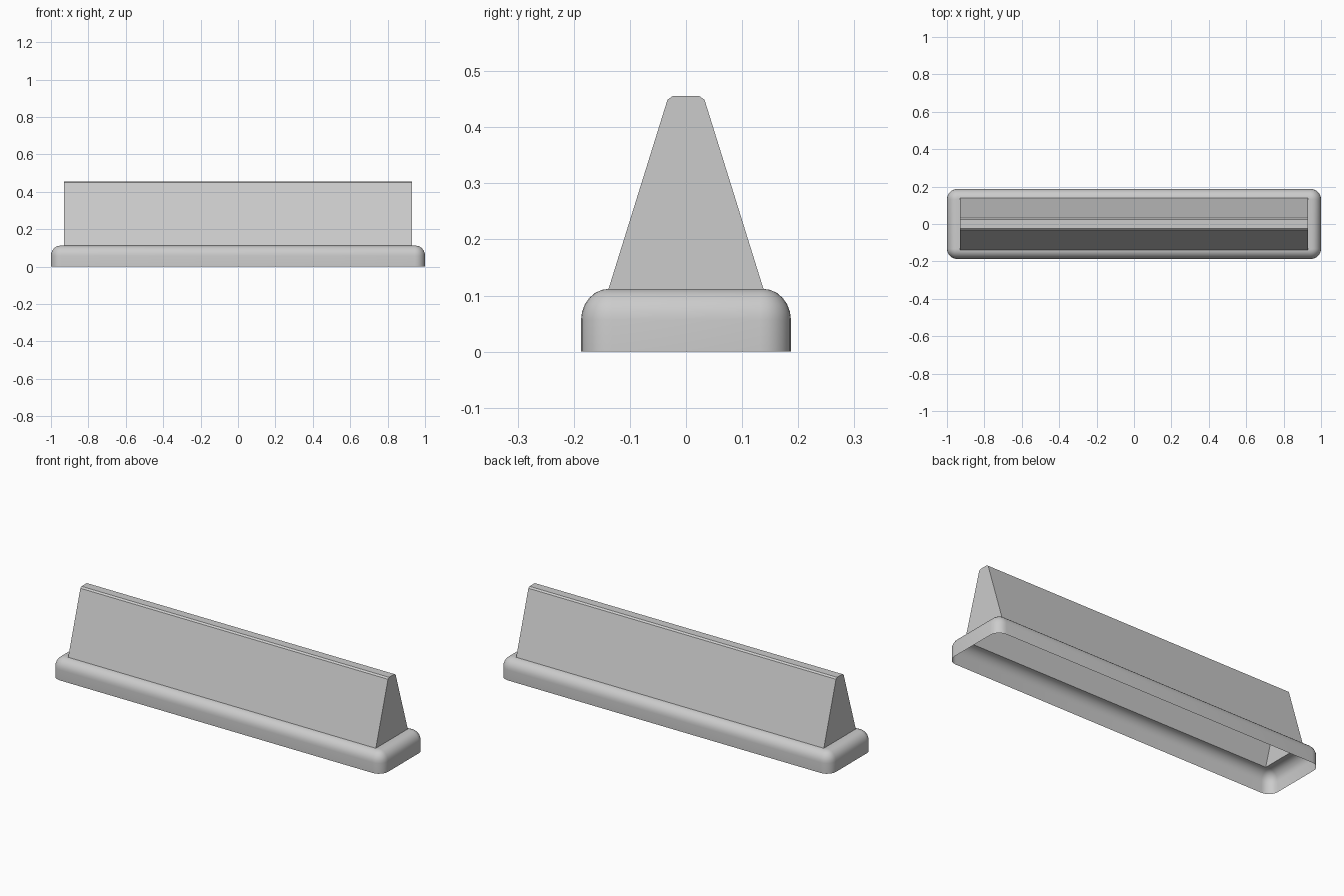
import bpy, bmesh
from math import sin, cos, pi, radians

if "Cube" in bpy.data.objects:
    bpy.data.objects.remove(bpy.data.objects["Cube"])

HX, HY, BASE_H = 1.0, 0.187, 0.112      # base half length, half depth, height
RX, RY = 0.93, 0.138                    # half size of the ridge footprint
ROUND, CORNER, SEG = 0.05, 0.055, 6


def finish(bm, name):
    bmesh.ops.remove_doubles(bm, verts=bm.verts, dist=1e-5)
    mesh = bpy.data.meshes.new(name)
    bm.to_mesh(mesh)
    bm.free()
    obj = bpy.data.objects.new(name, mesh)
    bpy.context.collection.objects.link(obj)
    bpy.ops.object.select_all(action='DESELECT')
    bpy.context.view_layer.objects.active = obj
    obj.select_set(True)
    bpy.ops.object.shade_smooth_by_angle(angle=radians(30))
    return obj


def ring(bm, cx, cy, r, z):
    """Rounded rectangle loop whose corner arcs are centred on (+-cx, +-cy)."""
    loop = []
    for q, (sx, sy) in enumerate([(1, 1), (-1, 1), (-1, -1), (1, -1)]):
        for i in range(SEG + 1):
            a = (q + i / SEG) * pi / 2
            loop.append(bm.verts.new((sx * cx + r * cos(a), sy * cy + r * sin(a), z)))
    return loop


def bridge(bm, a, b):
    for i in range(len(a)):
        j = (i + 1) % len(a)
        bm.faces.new((a[i], a[j], b[j], b[i]))


# Base: open-bottomed rounded skirt with a rectangular opening under the ridge
bm = bmesh.new()
cx, cy = HX - CORNER, HY - CORNER
rings = [ring(bm, cx, cy, CORNER, 0)]
for i in range(SEG + 1):
    a = i / SEG * pi / 2
    rings.append(ring(bm, cx, cy, CORNER - ROUND * (1 - cos(a)),
                      BASE_H - ROUND * 1.1 * (1 - sin(a))))
rings.append(ring(bm, RX, RY, 0, BASE_H))
for lower, upper in zip(rings, rings[1:]):
    bridge(bm, lower, upper)
bmesh.ops.dissolve_degenerate(bm, edges=bm.edges, dist=1e-5)
finish(bm, "base")

# Ridge: hollow tapered prism with a chamfered top edge, open underneath
half = [(RY, BASE_H), (0.033, 0.449), (0.023, 0.456)]
profile = half + [(-y, z) for y, z in reversed(half)]
bm = bmesh.new()
left, right = ([bm.verts.new((x, y, z)) for y, z in profile] for x in (-RX, RX))
for i in range(len(profile) - 1):
    bm.faces.new((left[i], right[i], right[i + 1], left[i + 1]))
bm.faces.new(left)
bm.faces.new(right[::-1])
bmesh.ops.recalc_face_normals(bm, faces=bm.faces)
ridge = finish(bm, "ridge")
ridge.data.shade_flat()
